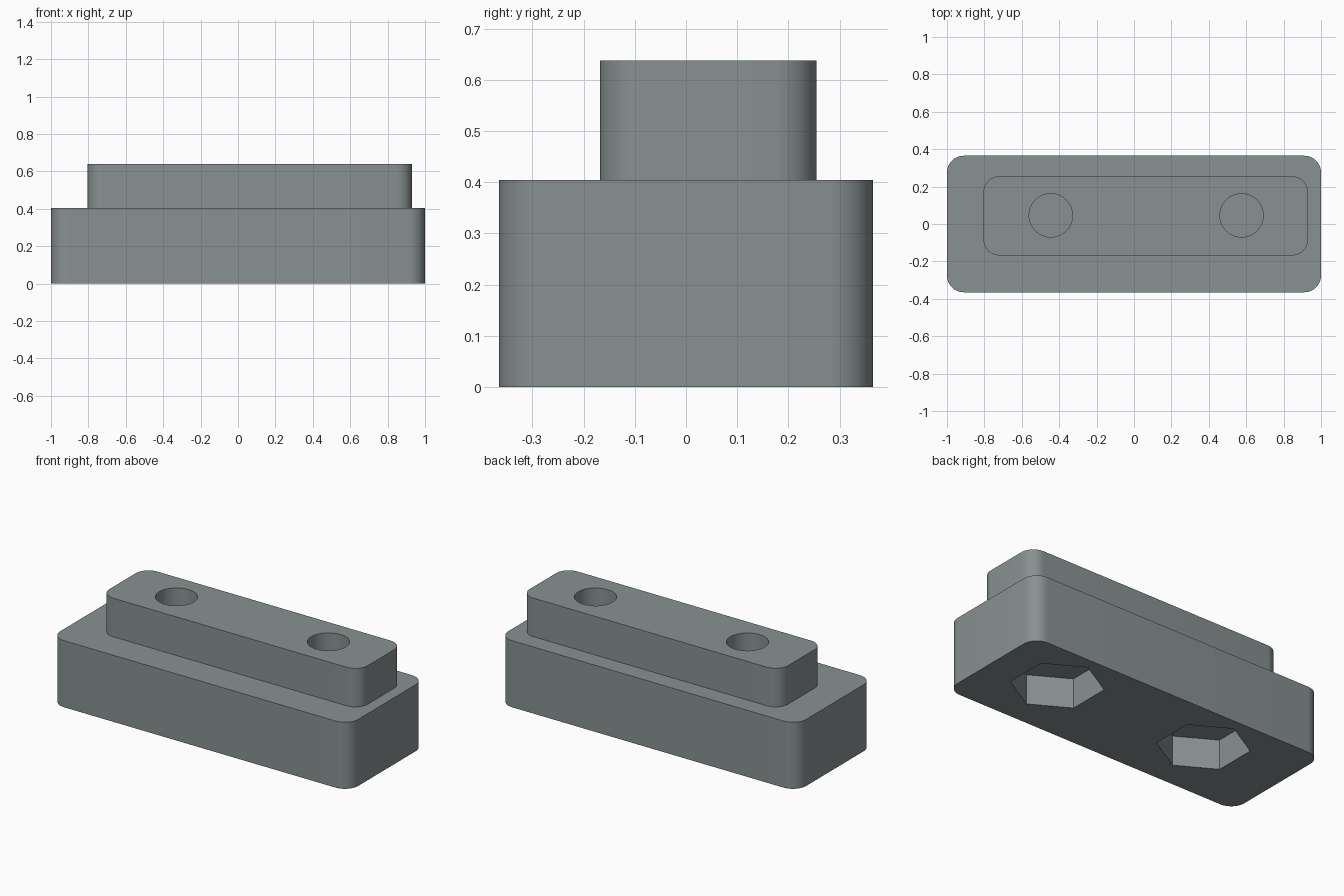
import bpy
import bmesh
import math

if "Cube" in bpy.data.objects:
    bpy.data.objects.remove(bpy.data.objects["Cube"])

HOLE_X = (-0.445, 0.575)   # bolt positions
HOLE_Y = 0.046


def prism(name, points, z0, z1):
    """Extrude a closed outline from z0 to z1."""
    bm = bmesh.new()
    face = bm.faces.new([bm.verts.new((x, y, z0)) for x, y in points])
    side = bmesh.ops.extrude_face_region(bm, geom=[face])
    top = [v for v in side["geom"] if isinstance(v, bmesh.types.BMVert)]
    bmesh.ops.translate(bm, verts=top, vec=(0, 0, z1 - z0))
    bmesh.ops.recalc_face_normals(bm, faces=bm.faces)
    mesh = bpy.data.meshes.new(name)
    bm.to_mesh(mesh)
    bm.free()
    obj = bpy.data.objects.new(name, mesh)
    bpy.context.collection.objects.link(obj)
    return obj


def rounded_rect(x0, x1, y0, y1, r, steps=12):
    corners = ((x1 - r, y1 - r), (x0 + r, y1 - r), (x0 + r, y0 + r), (x1 - r, y0 + r))
    return [(cx + r * math.cos(a), cy + r * math.sin(a))
            for q, (cx, cy) in enumerate(corners)
            for a in (math.pi / 2 * (q + i / steps) for i in range(steps + 1))]


def ring(cx, cy, r, n):
    """Regular polygon with one corner pointing to +y."""
    return [(cx + r * math.sin(2 * math.pi * i / n), cy + r * math.cos(2 * math.pi * i / n))
            for i in range(n)]


def combine(target, tool, operation):
    """Apply a boolean and remove the helper."""
    mod = target.modifiers.new(operation, "BOOLEAN")
    mod.operation, mod.solver, mod.object = operation, "EXACT", tool
    bpy.context.view_layer.objects.active = target
    bpy.ops.object.modifier_apply(modifier=mod.name)
    bpy.data.objects.remove(tool)


# Base block with the offset raised block on top
body = prism("mounting_block", rounded_rect(-1, 1, -0.365, 0.365, 0.09), 0, 0.404)
raised = prism("raised_block", rounded_rect(-0.805, 0.93, -0.168, 0.255, 0.085), 0.3, 0.638)
combine(body, raised, "UNION")

# Blind bolt holes from above, hexagonal nut pockets from below
for x in HOLE_X:
    combine(body, prism("bolt_hole", ring(x, HOLE_Y, 0.116, 64), 0.195, 0.8), "DIFFERENCE")
    combine(body, prism("nut_pocket", ring(x, HOLE_Y, 0.254, 6), -0.1, 0.18), "DIFFERENCE")

# Grey plastic
grey = bpy.data.materials.new("slate_grey")
grey.diffuse_color = (0.25, 0.283, 0.283, 1)
grey.use_nodes = True
grey.node_tree.nodes["Principled BSDF"].inputs["Base Color"].default_value = grey.diffuse_color
body.data.materials.clear()
body.data.materials.append(grey)
for p in body.data.polygons:
    p.material_index = 0

bpy.ops.object.select_all(action="DESELECT")
body.select_set(True)
bpy.context.view_layer.objects.active = body
bpy.ops.object.shade_smooth_by_angle(angle=math.radians(30))
